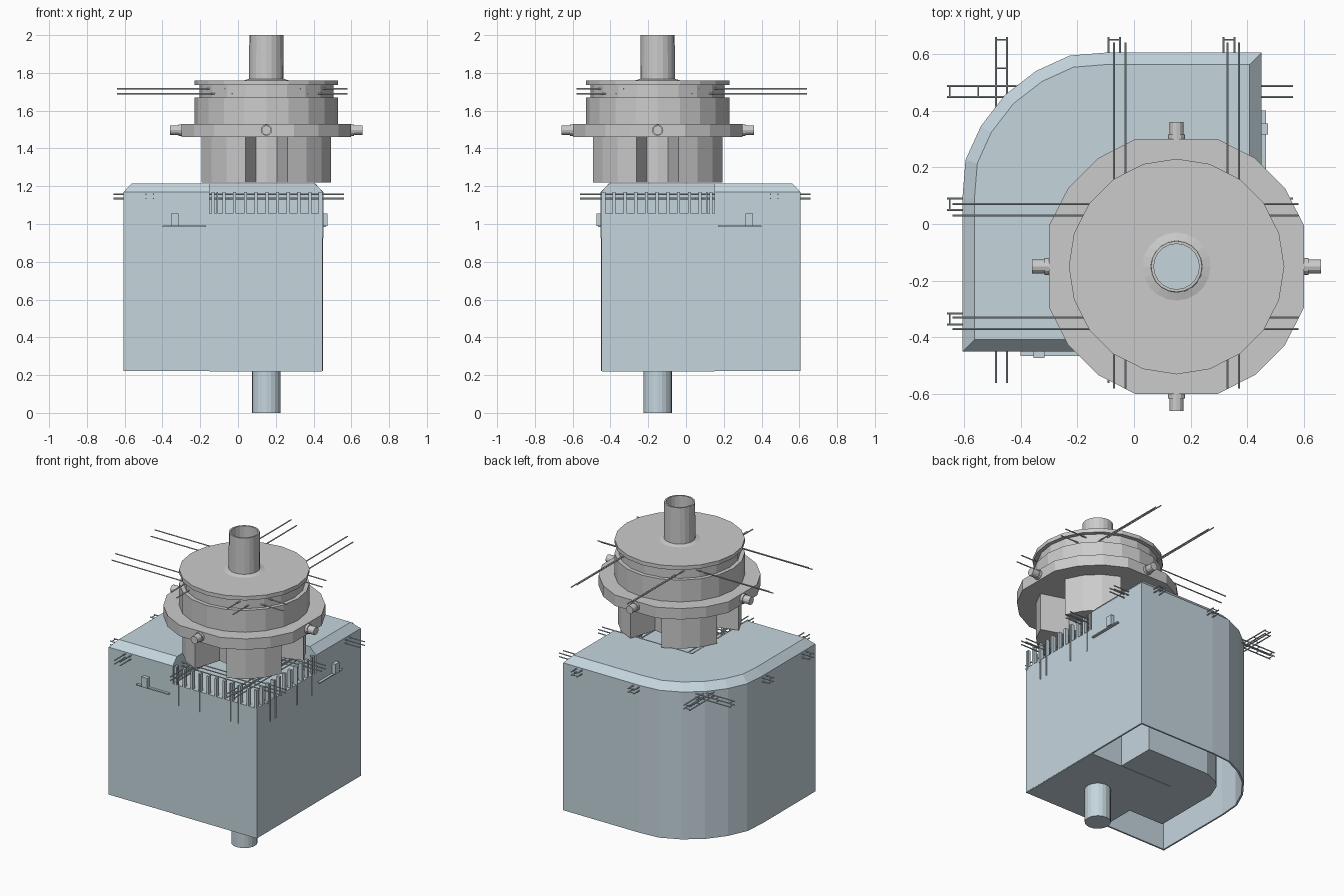
import bpy, bmesh
from math import cos, sin, radians
from mathutils import Vector

if "Cube" in bpy.data.objects:
    bpy.data.objects.remove(bpy.data.objects["Cube"])

CX, CY = 0.15, -0.15          # axis of the round tower
blue = bpy.data.materials.new("pale_blue")
blue.diffuse_color = (0.56, 0.67, 0.73, 1)
blue.use_nodes = True
blue.node_tree.nodes["Principled BSDF"].inputs["Base Color"].default_value = blue.diffuse_color


def finish(bm, name, mat=None):
    bmesh.ops.recalc_face_normals(bm, faces=bm.faces[:])
    me = bpy.data.meshes.new(name)
    bm.to_mesh(me)
    bm.free()
    ob = bpy.data.objects.new(name, me)
    bpy.context.collection.objects.link(ob)
    if mat:
        me.materials.append(mat)
    return ob


def flip(p):
    """Mirror across the diagonal that the whole model is symmetric about."""
    return (-p[1], -p[0])


def loft(bm, loops):
    """Closed solid through a stack of equal-length point loops."""
    vs = [[bm.verts.new(p) for p in lp] for lp in loops]
    n = len(vs[0])
    for a, b in zip(vs, vs[1:]):
        for i in range(n):
            bm.faces.new((a[i], a[(i + 1) % n], b[(i + 1) % n], b[i]))
    bm.faces.new(vs[0][::-1])
    bm.faces.new(vs[-1])


def prism(bm, pts, z0, z1):
    loft(bm, [[(x, y, z) for x, y in pts] for z in (z0, z1)])


def box(bm, x0, x1, y0, y1, z0, z1, both=False):
    pts = [(x0, y0), (x1, y0), (x1, y1), (x0, y1)]
    prism(bm, pts, z0, z1)
    if both:
        prism(bm, [flip(p) for p in pts], z0, z1)


def lathe(bm, profile, angles):
    """Sweep a closed (r, z) profile round the tower axis."""
    vs = [[bm.verts.new((CX + r * cos(radians(a)), CY + r * sin(radians(a)), z))
           for r, z in profile] for a in angles]
    n, m = len(vs), len(profile)
    for i in range(n):
        for j in range(m):
            a, b = vs[i], vs[(i + 1) % n]
            bm.faces.new((a[j], b[j], b[(j + 1) % m], a[(j + 1) % m]))


def rod(bm, p, q, r, seg=6):
    p, q = Vector(p), Vector(q)
    d = q - p
    mat = d.to_track_quat('Z', 'Y').to_matrix().to_4x4()
    mat.translation = (p + q) / 2
    bmesh.ops.create_cone(bm, cap_ends=True, segments=seg, radius1=r, radius2=r,
                          depth=d.length, matrix=mat)


def scaled(pts, s):
    return [(-0.075 + (x + 0.075) * s, 0.08 + (y - 0.08) * s) for x, y in pts]


def cut(ob, cutter):
    mod = ob.modifiers.new("cut", 'BOOLEAN')
    mod.operation, mod.solver, mod.object = 'DIFFERENCE', 'EXACT', cutter
    bpy.context.view_layer.objects.active = ob
    bpy.ops.object.modifier_apply(modifier=mod.name)
    bpy.data.objects.remove(cutter)


# hull: square front-right corner, rounded back-left corner, chamfered top
half = [(-0.605, 0.09), (-0.594, 0.226), (-0.54, 0.345)]
outline = [(0.447, -0.447), (-0.605, -0.45)] + half + [(-0.455, 0.455)] \
    + [flip(p) for p in half[::-1]] + [(0.45, 0.605)]
bm = bmesh.new()
top = scaled(outline, 0.92)
loft(bm, [[(x, y, 0.222) for x, y in outline], [(x, y, 1.17) for x, y in outline],
          [(x, y, 1.215) for x, y in top]])
hull = finish(bm, "hull_shell", blue)

# hollow underside, then the corner notch under the tower
bm = bmesh.new()
prism(bm, scaled(outline, 0.98), 0.1, 1.0)
cut(hull, finish(bm, "cavity_cutter"))
bm = bmesh.new()
box(bm, -0.15, 0.6, -0.6, 0.15, 1.055, 1.4)
cut(hull, finish(bm, "notch_cutter"))

# inner blocks seen from below
bm = bmesh.new()
prism(bm, [(0.22, -0.22), (-0.40, -0.22), (-0.40, 0.22), (-0.36, 0.32), (-0.32, 0.36),
           (-0.22, 0.40), (0.22, 0.40)], 0.221, 1.02)
finish(bm, "inner_block", blue)
bm = bmesh.new()
box(bm, -0.15, 0.446, -0.446, 0.15, 0.219, 1.02)
finish(bm, "corner_block", blue)

# foot pipe
bm = bmesh.new()
rod(bm, (CX, CY, 0), (CX, CY, 0.3), 0.076, 20)
finish(bm, "foot_pipe", blue)

# picket posts round the notch, with thin drop rods
bm = bmesh.new()
for i in range(11):
    x = -0.14 + i * 0.057
    box(bm, x, x + 0.016, -0.448, -0.425, 1.04, 1.17, both=True)
for x in (-0.11, 0.04, 0.26, 0.315):
    box(bm, x - 0.003, x + 0.003, -0.453, -0.447, 0.925, 1.17, both=True)
finish(bm, "notch_pickets", blue)

# small ledge and tab on the front and right walls
bm = bmesh.new()
box(bm, -0.40, -0.17, -0.465, -0.44, 0.985, 0.992, both=True)
box(bm, -0.355, -0.315, -0.473, -0.44, 0.99, 1.055, both=True)
finish(bm, "wall_tabs", blue)

# hull bars: ladder-like bundles passing through the hull both ways
bm = bmesh.new()
for y in (0.467, 0.07, -0.335):
    for dy in (-0.02, 0.02):
        for z in (1.135, 1.158):
            a, b = (-0.66, y + dy), (0.56, y + dy)
            rod(bm, (*a, z), (*b, z), 0.004)
            rod(bm, (*flip(a), z), (*flip(b), z), 0.004)
    for x in (-0.65, -0.55) if y > 0.4 else (-0.65,):
        for z in (1.135, 1.158):
            a, b = (x, y - 0.02), (x, y + 0.02)
            rod(bm, (*a, z), (*b, z), 0.003)
            rod(bm, (*flip(a), z), (*flip(b), z), 0.003)
finish(bm, "hull_bars", blue)

# tower bars: pairs crossing through the drum
bm = bmesh.new()
for y in (0.05, -0.35):
    for dy, z in ((-0.02, 1.69), (0.02, 1.716)):
        a, b = (-0.64, y + dy), (0.58, y + dy)
        rod(bm, (*a, z), (*b, z), 0.004)
        rod(bm, (*flip(a), z), (*flip(b), z), 0.004)
finish(bm, "tower_bars", blue)

# tower: core, drum, lid and open chimney in one lathe
every = range(0, 360, 18)
bm = bmesh.new()
lathe(bm, [(0.08, 1.22), (0.18, 1.22), (0.18, 1.46), (0.38, 1.46), (0.38, 1.67),
           (0.355, 1.67), (0.355, 1.735), (0.38, 1.735), (0.38, 1.76), (0.12, 1.76),
           (0.092, 1.768), (0.09, 2.0), (0.08, 2.0)], every)
finish(bm, "tower_drum")

# collar with four longer flats
bm = bmesh.new()
lathe(bm, [(0.30, 1.46), (0.472, 1.46), (0.472, 1.53), (0.30, 1.53)],
      [a for a in every if a % 90])
finish(bm, "tower_collar")

# pipe stubs on the collar flats
bm = bmesh.new()
for dx, dy in ((1, 0), (-1, 0), (0, 1), (0, -1)):
    for r0, r1, rad in ((0.40, 0.51, 0.025), (0.40, 0.465, 0.03)):
        rod(bm, (CX + dx * r0, CY + dy * r0, 1.497), (CX + dx * r1, CY + dy * r1, 1.497), rad, 12)
finish(bm, "collar_stubs")

# four wedge pillars on the diagonals
bm = bmesh.new()
for q in range(0, 360, 90):
    ring = [(0.36, a) for a in (18, 36, 54, 72)] + [(0.17, 72), (0.17, 18)]
    prism(bm, [(CX + r * cos(radians(q + a)), CY + r * sin(radians(q + a)))
               for r, a in ring], 1.22, 1.47)
finish(bm, "tower_pillars")
